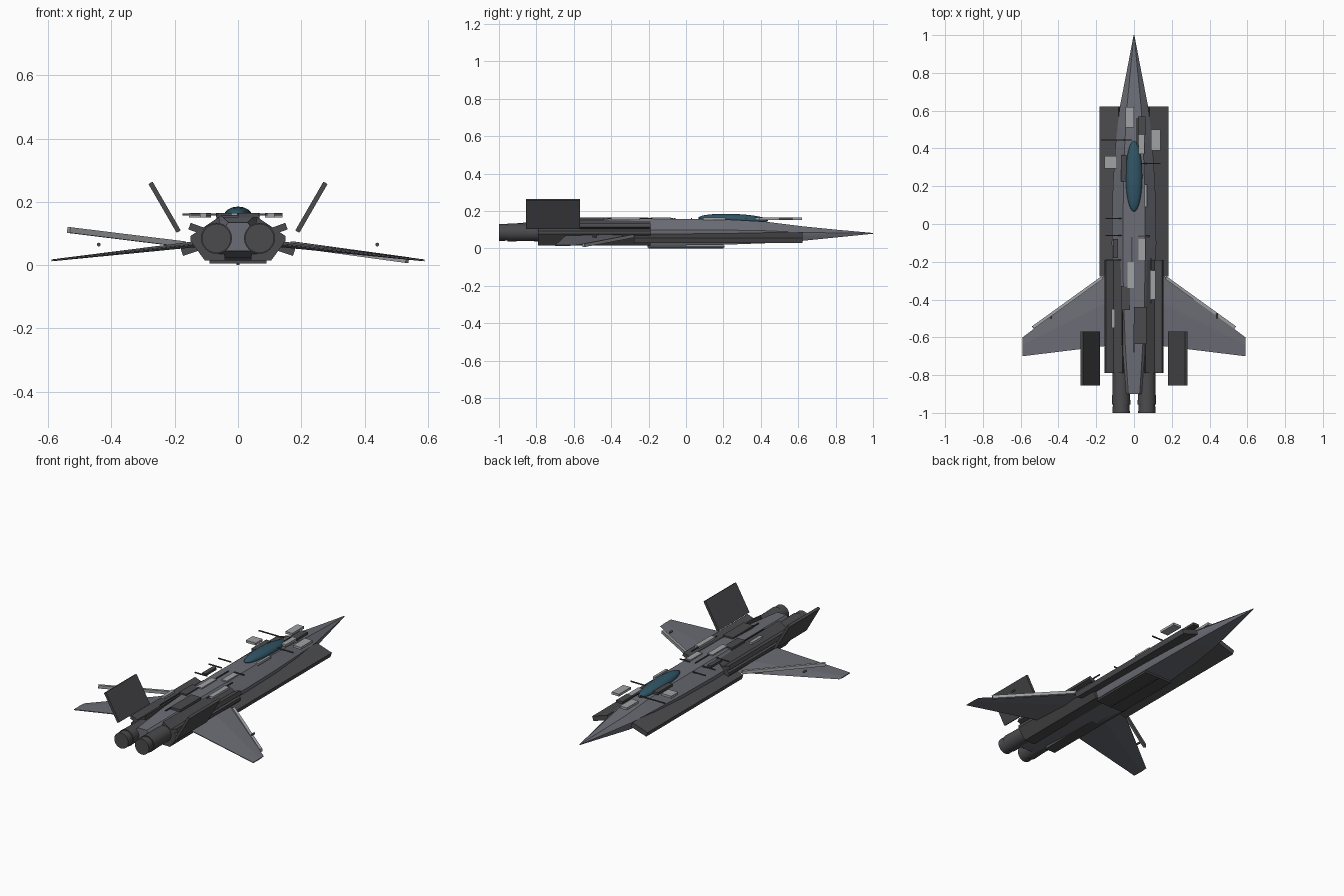
import bpy, bmesh, math
from mathutils import Vector, Matrix

if "Cube" in bpy.data.objects:
    bpy.data.objects.remove(bpy.data.objects["Cube"])


def material(name, color):
    m = bpy.data.materials.new(name)
    m.diffuse_color = (*color, 1)
    m.use_nodes = True
    m.node_tree.nodes["Principled BSDF"].inputs["Base Color"].default_value = m.diffuse_color
    return m


BODY = material("body_grey", (0.15, 0.155, 0.18))
DARK = material("dark_grey", (0.07, 0.07, 0.075))
LIGHT = material("light_grey", (0.35, 0.36, 0.37))
GLASS = material("canopy_glass", (0.03, 0.09, 0.13))


def finish(name, bm, mat, smooth=None):
    bmesh.ops.recalc_face_normals(bm, faces=bm.faces)
    me = bpy.data.meshes.new(name)
    bm.to_mesh(me)
    bm.free()
    me.materials.append(mat)
    ob = bpy.data.objects.new(name, me)
    bpy.context.collection.objects.link(ob)
    if smooth:
        bpy.ops.object.select_all(action='DESELECT')
        bpy.context.view_layer.objects.active = ob
        ob.select_set(True)
        bpy.ops.object.shade_smooth_by_angle(angle=math.radians(smooth))
    return ob


def loft(name, rings, mat, smooth=None):
    """Skin a list of equal-length closed rings and cap both ends."""
    bm = bmesh.new()
    vs = [[bm.verts.new(p) for p in r] for r in rings]
    n = len(vs[0])
    for a, b in zip(vs, vs[1:]):
        for i in range(n):
            j = (i + 1) % n
            bm.faces.new((a[i], a[j], b[j], b[i]))
    bm.faces.new(vs[0])
    bm.faces.new(vs[-1])
    return finish(name, bm, mat, smooth)


def box(name, loc, size, mat, rot_y=0.0):
    bm = bmesh.new()
    bmesh.ops.create_cube(bm, size=1, matrix=Matrix.Diagonal((*size, 1)))
    ob = finish(name, bm, mat)
    ob.location = loc
    ob.rotation_euler.y = rot_y
    return ob


def beam(name, p, q, width, height, mat):
    p, q = Vector(p), Vector(q)
    ob = box(name, (p + q) / 2, (width, (q - p).length, height), mat)
    ob.rotation_euler = (q - p).to_track_quat('Y', 'Z').to_euler()
    return ob


def turned(name, x, z, stations, mat, n=24):
    rings = [[(x + r * math.cos(2 * math.pi * i / n), y, z + r * math.sin(2 * math.pi * i / n))
              for i in range(n)] for y, r in stations]
    return loft(name, rings, mat, 35)


# Fuselage: eight-sided sections (y, half width, bottom, top)
stations = [(1.0, 0.002, 0.078, 0.082), (0.8, 0.04, 0.058, 0.1), (0.62, 0.075, 0.04, 0.118),
            (0.42, 0.098, 0.027, 0.143), (0.2, 0.112, 0.019, 0.155), (-0.1, 0.118, 0.015, 0.158),
            (-0.4, 0.112, 0.015, 0.158), (-0.65, 0.092, 0.024, 0.15), (-0.9, 0.06, 0.045, 0.135)]
shape = [(0.5, 1), (1, 0.58), (1, 0.42), (0.8, 0), (-0.8, 0), (-1, 0.42), (-1, 0.58), (-0.5, 1)]
loft("fuselage", [[(u * w, y, b + v * (t - b)) for u, v in shape] for y, w, b, t in stations], BODY, 25)

# Canopy
bm = bmesh.new()
bmesh.ops.create_uvsphere(bm, u_segments=32, v_segments=16, radius=1,
                          matrix=Matrix.Diagonal((0.044, 0.187, 0.028, 1)))
canopy = finish("canopy", bm, GLASS, 40)
canopy.location = (0, 0.252, 0.156)
canopy.rotation_euler.x = math.radians(-2)

for s, side in ((-1, "left"), (1, "right")):
    # Intake slab, engine bay and upper strake
    box(side + "_intake", (s * 0.128, 0.172, 0.059), (0.105, 0.9, 0.028), DARK, s * math.radians(18))
    bay = [(0.06, 0.152), (0.15, 0.092), (0.15, 0.076), (0.105, 0.015), (0.04, 0.015)]
    loft(side + "_engine_bay", [[(s * x, y, z) for x, z in bay] for y in (-0.19, -0.79)], DARK)
    box(side + "_strake", (s * 0.125, -0.49, 0.113), (0.06, 0.6, 0.022), DARK, -s * math.radians(20))

    # Engine and nozzle
    turned(side + "_engine", s * 0.068, 0.085,
           [(-0.7, 0.046), (-0.9, 0.047), (-0.955, 0.049), (-0.955, 0.044), (-1.0, 0.046)], DARK)

    # Drooping swept wing
    wing = []
    for x, lead, trail, z, t in ((0.1, -0.23, -0.64, 0.07, 0.01), (0.59, -0.6, -0.70, 0.015, 0.003)):
        mid = lead + (trail - lead) * 0.4
        wing.append([(s * x, lead, z), (s * x, mid, z + t), (s * x, trail, z + 0.002),
                     (s * x, trail, z - 0.002), (s * x, mid, z - t)])
    loft(side + "_wing", wing, BODY)

    # Leading edge flap: the left one is raised, the right one droops
    tip_z = 0.111 if s < 0 else 0.016
    beam(side + "_wing_flap", (s * 0.17, -0.285, 0.066), (s * 0.535, -0.548, tip_z), 0.016, 0.018, LIGHT)
    turned(side + "_wing_sensor", s * 0.44, 0.065, [(-0.475, 0.006), (-0.5, 0.006)], DARK, 12)

    # Canted tail fin
    box(side + "_tail_fin", (s * 0.232, -0.712, 0.183), (0.015, 0.288, 0.178), DARK, s * math.radians(30))

# Belly panel and keel rod
box("belly_panel", (0, 0, 0.01), (0.18, 0.41, 0.01), DARK)
box("belly_rod", (0, 0, 0.003), (0.008, 0.4, 0.006), DARK)

# Raised panels on the back (x0, x1, y0, y1, material)
panels = [(-0.045, 0.0, 0.51, 0.62, LIGHT), (0.09, 0.14, 0.39, 0.5, LIGHT),
          (-0.155, -0.09, 0.295, 0.36, LIGHT), (0.02, 0.06, 0.47, 0.57, DARK),
          (0.025, 0.055, 0.37, 0.47, LIGHT), (-0.07, -0.04, 0.225, 0.365, DARK),
          (0.055, 0.07, 0.09, 0.21, LIGHT), (0.025, 0.06, -0.19, -0.08, LIGHT),
          (-0.11, -0.085, -0.18, -0.08, DARK), (-0.035, 0.0, -0.34, -0.2, LIGHT),
          (-0.07, -0.02, -0.455, -0.33, DARK), (0.085, 0.115, -0.4, -0.245, LIGHT),
          (-0.12, -0.1, -0.55, -0.45, LIGHT), (0.0, 0.065, -0.635, -0.44, DARK)]
for i, (x0, x1, y0, y1, mat) in enumerate(panels):
    box(f"back_panel_{i + 1}", ((x0 + x1) / 2, (y0 + y1) / 2, 0.158), (x1 - x0, y1 - y0, 0.014), mat)

# Thin pipes on the back (x0, y0, x1, y1)
pipes = [(-0.175, 0.445, -0.01, 0.445), (0.0, 0.32, 0.14, 0.32), (-0.15, 0.03, -0.065, 0.03),
         (-0.15, -0.06, -0.065, -0.06), (-0.15, -0.19, -0.07, -0.19), (0.02, -0.065, 0.085, -0.065),
         (-0.065, -0.4, -0.065, -0.64), (0.0, -0.53, 0.0, -0.68), (-0.012, -0.07, -0.012, -0.21),
         (0.09, -0.18, 0.09, -0.42), (0.015, 0.42, 0.015, 0.56)]
for i, (x0, y0, x1, y1) in enumerate(pipes):
    beam(f"back_pipe_{i + 1}", (x0, y0, 0.16), (x1, y1, 0.16), 0.006, 0.006, DARK)
